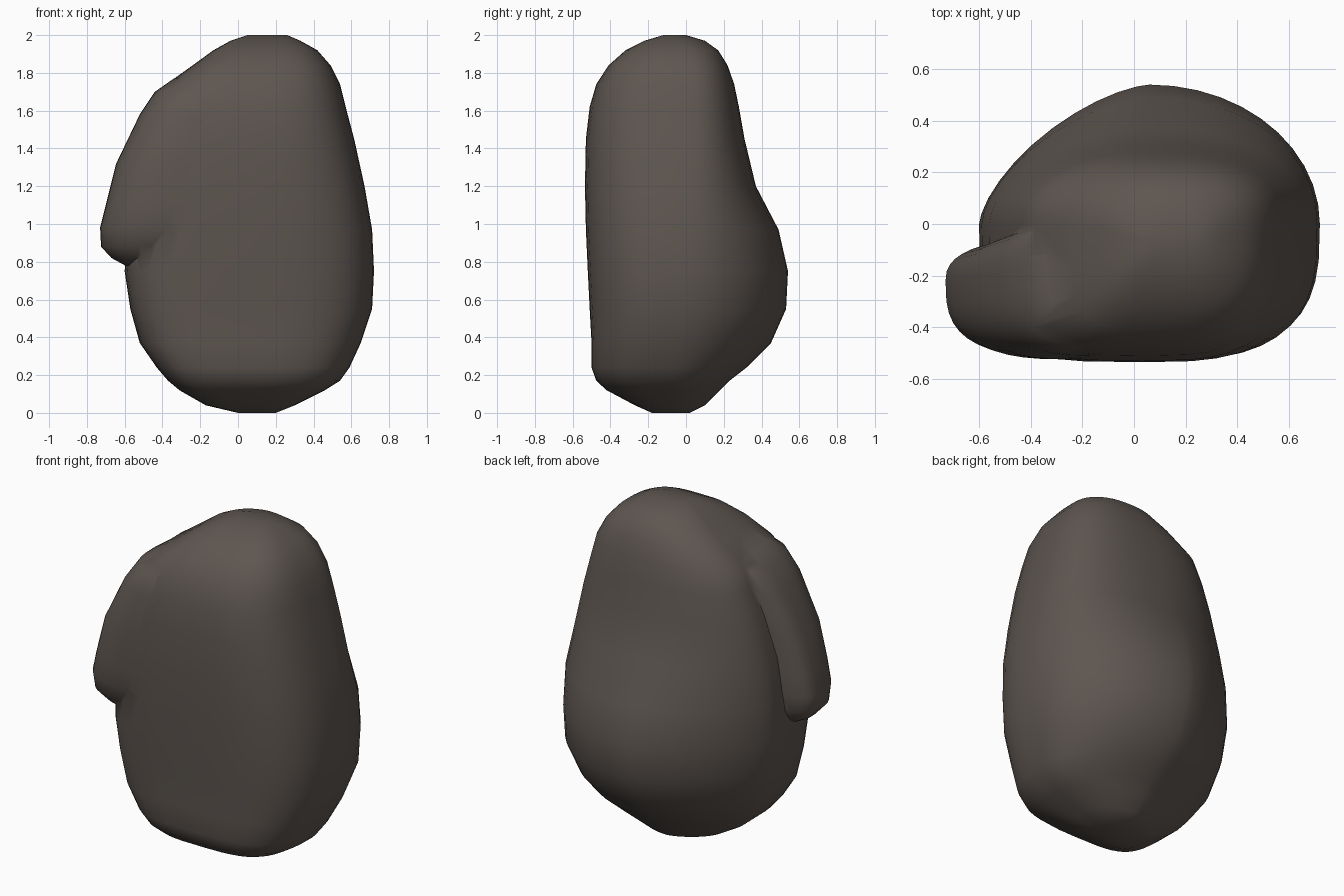
import bpy, bmesh
from math import sin, cos, pi

SIDES = 44


def power(v, n):
    return (1 if v >= 0 else -1) * abs(v) ** (2 / n)


def loft(name, levels, front_n, front_left_n, back_left_cut):
    """Stack rounded sections: z, left x, right x, front y, widest y, back y, back squareness."""
    bm = bmesh.new()
    rings = []
    for z, xl, xr, yf, ym, yb, back_n in levels:
        ring = []
        for i in range(SIDES):
            a = 2 * pi * i / SIDES
            left, back = cos(a) < 0, sin(a) >= 0
            if back:
                n = back_n - (back_left_cut if left else 0)
            else:
                n = front_left_n if left else front_n
            depth = yb - ym if back else ym - yf
            x = (xl + xr) / 2 + (xr - xl) / 2 * power(cos(a), n)
            ring.append(bm.verts.new((x, ym + depth * power(sin(a), n), z)))
        rings.append(ring)
    for lo, hi in zip(rings, rings[1:]):
        for i in range(SIDES):
            j = (i + 1) % SIDES
            bm.faces.new((lo[i], lo[j], hi[j], hi[i]))
    bm.faces.new(rings[0][::-1])
    bm.faces.new(rings[-1])
    me = bpy.data.meshes.new(name)
    bm.to_mesh(me)
    bm.free()
    ob = bpy.data.objects.new(name, me)
    bpy.context.collection.objects.link(ob)
    return ob


# Main boulder: flat front, bulging lower back, narrower squared-off top
boulder = loft("boulder", [
    (0.00, 0.00, 0.20, -0.18, -0.08, 0.02, 2.0),
    (0.04, -0.17, 0.30, -0.27, -0.08, 0.10, 2.0),
    (0.12, -0.31, 0.46, -0.42, -0.08, 0.18, 2.0),
    (0.17, -0.37, 0.54, -0.475, -0.07, 0.23, 2.0),
    (0.24, -0.43, 0.59, -0.50, -0.06, 0.32, 2.0),
    (0.37, -0.52, 0.65, -0.50, -0.04, 0.45, 2.0),
    (0.55, -0.57, 0.71, -0.51, -0.01, 0.53, 2.0),
    (0.75, -0.60, 0.72, -0.52, 0.00, 0.54, 2.0),
    (0.97, -0.59, 0.71, -0.53, 0.00, 0.49, 2.1),
    (1.20, -0.56, 0.67, -0.535, 0.00, 0.37, 2.3),
    (1.45, -0.49, 0.615, -0.53, 0.00, 0.31, 2.5),
    (1.62, -0.43, 0.57, -0.51, 0.00, 0.28, 2.6),
    (1.74, -0.38, 0.54, -0.475, 0.00, 0.255, 2.6),
    (1.84, -0.24, 0.49, -0.41, -0.01, 0.22, 2.6),
    (1.92, -0.13, 0.42, -0.32, -0.02, 0.17, 2.5),
    (1.97, -0.04, 0.33, -0.22, -0.04, 0.10, 2.3),
    (2.00, 0.05, 0.26, -0.12, -0.06, 0.00, 2.0),
], 3.0, 4.2, 0.5)

# Slab bulging out of the left front, flush with the front, undercut at its lower end
slab = loft("side_slab", [
    (0.76, -0.56, 0.10, -0.36, -0.24, -0.14, 2.4),
    (0.82, -0.67, 0.15, -0.43, -0.23, -0.10, 2.5),
    (0.88, -0.725, 0.20, -0.485, -0.22, -0.07, 2.5),
    (0.98, -0.73, 0.25, -0.515, -0.22, -0.05, 2.5),
    (1.10, -0.70, 0.25, -0.525, -0.22, -0.04, 2.5),
    (1.32, -0.645, 0.25, -0.525, -0.21, -0.02, 2.5),
    (1.58, -0.52, 0.22, -0.51, -0.19, 0.03, 2.5),
    (1.70, -0.44, 0.18, -0.475, -0.17, 0.06, 2.5),
    (1.77, -0.34, 0.12, -0.40, -0.16, 0.04, 2.3),
], 3.0, 3.0, 0.0)

# Merge the slab into the boulder
mod = boulder.modifiers.new("merge", 'BOOLEAN')
mod.operation = 'UNION'
mod.solver = 'EXACT'
mod.object = slab
bpy.context.view_layer.objects.active = boulder
boulder.select_set(True)
bpy.ops.object.modifier_apply(modifier="merge")
bpy.data.objects.remove(slab)

# Dark brown-grey stone, smooth with creases kept
mat = bpy.data.materials.new("stone")
mat.diffuse_color = (0.11, 0.092, 0.08, 1)
boulder.data.materials.clear()
boulder.data.materials.append(mat)
bpy.ops.object.shade_smooth_by_angle(angle=pi / 3)
